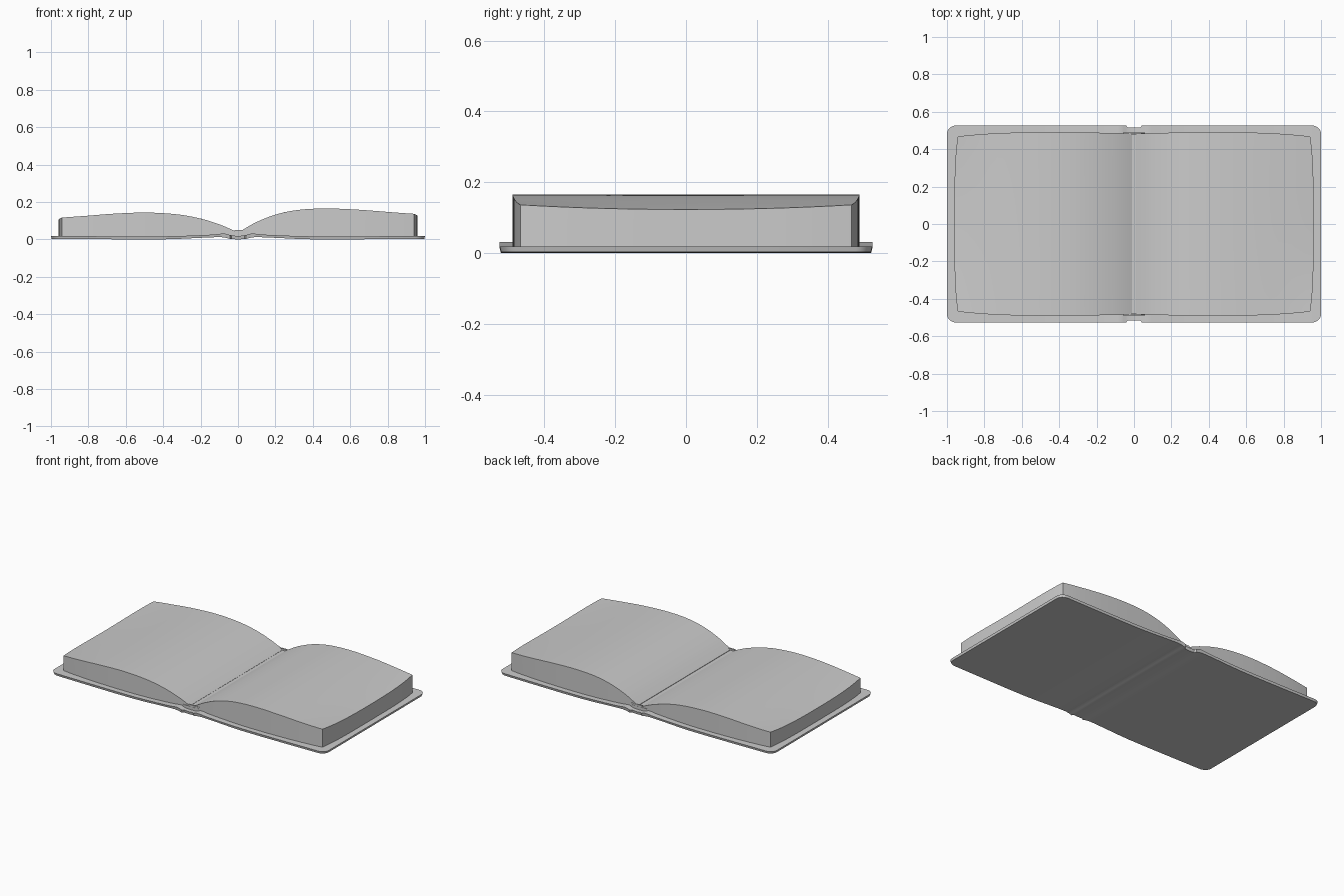
import bpy, bmesh, math

cube = bpy.data.objects.get("Cube")
if cube:
    bpy.data.objects.remove(cube, do_unlink=True)

grey = bpy.data.materials.new("plain grey")
grey.use_nodes = True
colour = (0.6, 0.6, 0.6, 1)
grey.diffuse_color = colour
grey.node_tree.nodes["Principled BSDF"].inputs["Base Color"].default_value = colour


def curve(points, x):
    """Smooth interpolation through a few (x, value) points."""
    if x <= points[0][0]:
        return points[0][1]
    n = len(points) - 1
    slope = [0.0] * (n + 1)
    for i in range(n + 1):
        a, b = points[max(i - 1, 0)], points[min(i + 1, n)]
        slope[i] = (b[1] - a[1]) / (b[0] - a[0])
    for i in range(n):
        (x0, v0), (x1, v1) = points[i], points[i + 1]
        if x <= x1:
            h = x1 - x0
            t = (x - x0) / h
            s = t * t * (3 - 2 * t)
            return (v0 + (v1 - v0) * s + h * t * (1 - t) ** 2 * slope[i]
                    - h * t * t * (1 - t) * slope[i + 1])
    return points[-1][1]


def slab(name, columns, rows, top, bottom):
    """Closed block between two grids; top and bottom map (u, v) to a point."""
    bm = bmesh.new()
    layers = [[[bm.verts.new(f(u, v)) for v in rows] for u in columns] for f in (top, bottom)]
    nu, nv = len(columns), len(rows)
    for g in layers:
        for i in range(nu - 1):
            for j in range(nv - 1):
                bm.faces.new((g[i][j], g[i + 1][j], g[i + 1][j + 1], g[i][j + 1]))
    rim = ([(i, 0) for i in range(nu)] + [(nu - 1, j) for j in range(1, nv)]
           + [(i, nv - 1) for i in range(nu - 2, -1, -1)] + [(0, j) for j in range(nv - 2, 0, -1)])
    t, b = layers
    for (i, j), (k, l) in zip(rim, rim[1:] + rim[:1]):
        bm.faces.new((t[i][j], b[i][j], b[k][l], t[k][l]))
    bmesh.ops.recalc_face_normals(bm, faces=bm.faces)
    finish(name, bm)


def finish(name, bm):
    mesh = bpy.data.meshes.new(name)
    bm.to_mesh(mesh)
    bm.free()
    mesh.materials.append(grey)
    obj = bpy.data.objects.new(name, mesh)
    bpy.context.collection.objects.link(obj)
    bpy.ops.object.select_all(action='DESELECT')
    obj.select_set(True)
    bpy.context.view_layer.objects.active = obj
    bpy.ops.object.shade_smooth_by_angle(angle=math.radians(35))


def box(name, size, centre):
    bm = bmesh.new()
    bmesh.ops.create_cube(bm, size=1)
    bmesh.ops.scale(bm, vec=size, verts=bm.verts)
    bmesh.ops.translate(bm, vec=centre, verts=bm.verts)
    finish(name, bm)


# Cover: two boards and a narrow spine, with raised hinge ridges and rounded corners
cover_top = [(0, .018), (.04, .022), (.07, .031), (.14, .025), (.4, .016), (1, .018)]
cover_base = [(0, 0), (.04, .002), (.08, .011), (.16, .01), (.4, 0), (1, .003)]
corner = .05
half = [0, .02, .034, .042, .055, .07, .09, .12, .16, .22, .3, .4, .55, .75, .95]
half += [1 - corner + corner * math.sin(math.radians(a)) for a in range(15, 91, 15)]
cover_columns = [-x for x in reversed(half[1:])] + half


def cover_point(x, v, profile, inset):
    a = abs(x)
    depth = .527 if a > .038 else .515
    if a > 1 - corner:
        q = min((a - 1 + corner) / corner, 1)
        depth -= corner * .9 * (1 - math.sqrt(max(0, 1 - q * q)))
    return (x * (1 - inset), v * (depth - inset), curve(profile, a))


cover_rows = [-1, -.5, 0, .5, 1]
slab("cover", cover_columns, cover_rows,
     lambda x, v: cover_point(x, v, cover_top, 0),
     lambda x, v: cover_point(x, v, cover_base, .004))

# Page blocks: arched halves with a gently bowed fore edge
columns = [(i / 32) ** 1.3 for i in range(33)]
rows = [j / 10 - 1 for j in range(21)]


def page_block(name, side, arch):
    def plan(u, v):
        x = .012 + u * (.948 - .018 * v ** 4)
        depth = .484 + .007 * math.sin(math.pi * u) - .016 * u ** 6
        return side * x, v * depth

    def top(u, v):
        x, y = plan(u, v)
        dip = .012 * u ** 6 * (1 - v * v)
        return (x, y, curve(arch, abs(x)) - dip)

    def base(u, v):
        x, y = plan(u, v)
        return (x, y, curve(cover_top, abs(x)) - .003)

    slab(name, columns, rows, top, base)


page_block("right_pages", 1, [(0, .035), (.04, .06), (.1, .093), (.2, .132), (.32, .157),
                              (.47, .165), (.65, .158), (.82, .145), (.96, .135)])
page_block("left_pages", -1, [(0, .035), (.04, .055), (.1, .08), (.2, .111), (.32, .133),
                              (.48, .143), (.65, .138), (.82, .125), (.96, .115)])

# Gutter strip between the halves, with a headband at each end
box("gutter", (.03, .97, .024), (0, 0, .028))
for name, y in (("front_headband", -.482), ("back_headband", .482)):
    box(name, (.08, .01, .012), (.02, y, .045))
    box(name + "_base", (.12, .012, .02), (0, y, .03))
